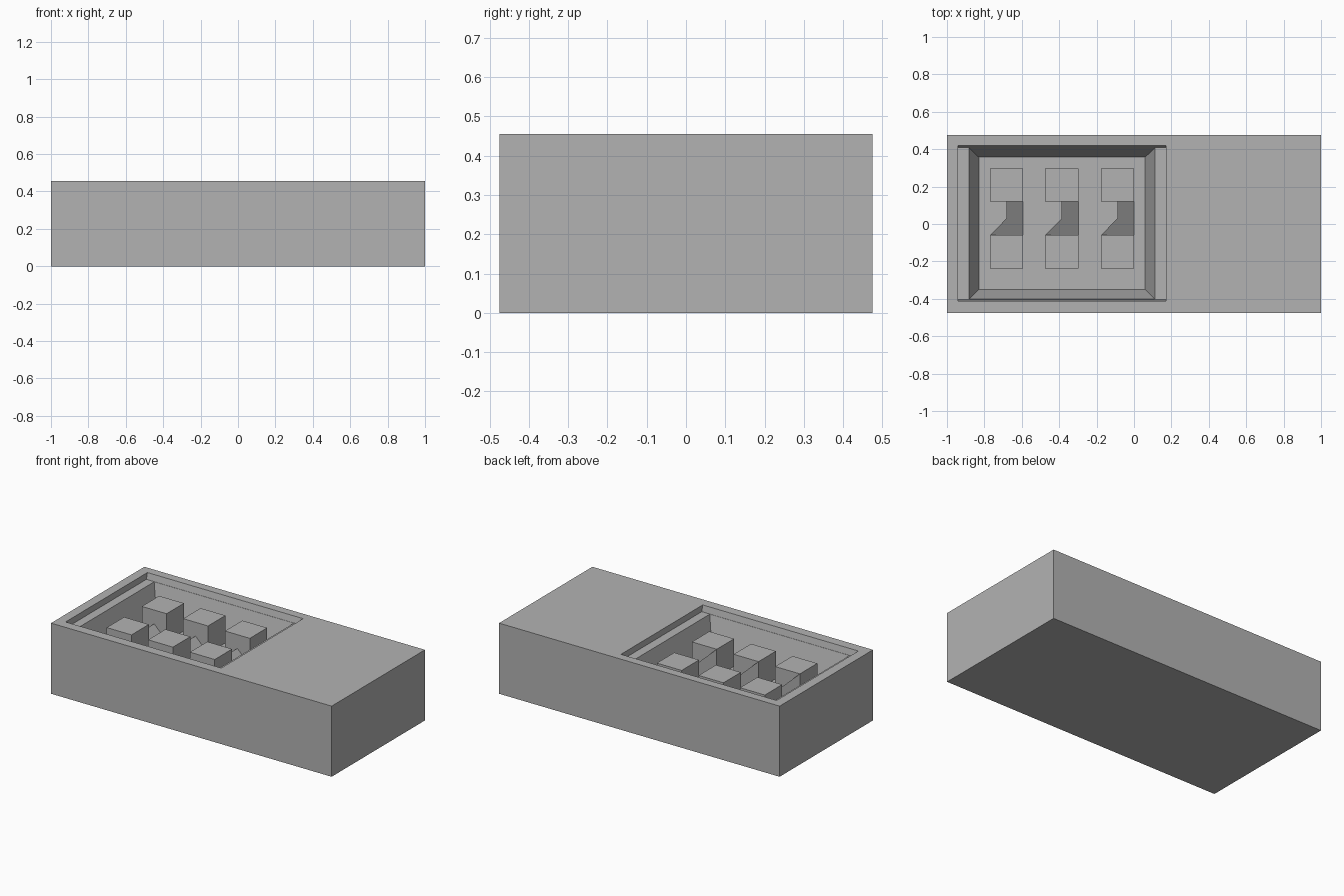
import bpy
import bmesh

cube = bpy.data.objects.get("Cube")
if cube:
    bpy.data.objects.remove(cube, do_unlink=True)

TOP, LEDGE, FLOOR = 0.455, 0.415, 0.22
SIZE = 0.177                  # edge of each raised block
BLOCK_TOP = FLOOR + SIZE

grey = bpy.data.materials.new("plain_grey")
grey.use_nodes = True
colour = (0.45, 0.45, 0.45, 1)
grey.diffuse_color = colour
grey.node_tree.nodes["Principled BSDF"].inputs["Base Color"].default_value = colour


def finish(name, bm):
    bmesh.ops.recalc_face_normals(bm, faces=bm.faces)
    mesh = bpy.data.meshes.new(name)
    bm.to_mesh(mesh)
    bm.free()
    mesh.materials.append(grey)
    obj = bpy.data.objects.new(name, mesh)
    bpy.context.collection.objects.link(obj)
    return obj


def ring(bm, x0, x1, y0, y1, z):
    return [bm.verts.new((x, y, z)) for x, y in ((x0, y0), (x1, y0), (x1, y1), (x0, y1))]


def loft(name, rings):
    """Closed solid through a stack of rectangular rings."""
    bm = bmesh.new()
    loops = [ring(bm, *r) for r in rings]
    for a, b in zip(loops, loops[1:]):
        for i in range(4):
            j = (i + 1) % 4
            bm.faces.new((a[i], a[j], b[j], b[i]))
    bm.faces.new(loops[0])
    bm.faces.new(loops[-1])
    return finish(name, bm)


def prism(name, outline, heights):
    """Vertical walls around an outline, with a top at the given heights."""
    bm = bmesh.new()
    low = [bm.verts.new((x, y, FLOOR)) for x, y in outline]
    high = [bm.verts.new((x, y, z)) for (x, y), z in zip(outline, heights)]
    for i in range(len(outline)):
        j = (i + 1) % len(outline)
        bm.faces.new((low[i], low[j], high[j], high[i]))
    bm.faces.new(low)
    bm.faces.new(high)
    bmesh.ops.remove_doubles(bm, verts=bm.verts, dist=0.0001)
    return finish(name, bm)


# Solid body with a stepped, sloping pocket
loft("pocketed_body", [
    (-1, 1, -0.475, 0.475, 0),
    (-1, 1, -0.475, 0.475, TOP),
    (-0.94, 0.17, -0.413, 0.42, TOP),
    (-0.94, 0.17, -0.404, 0.41, LEDGE),
    (-0.883, 0.112, -0.402, 0.408, LEDGE),
    (-0.83, 0.06, -0.35, 0.357, FLOOR),
])

# Three sets of two blocks joined by a cut ramp
for n, left in enumerate((-0.77, -0.475, -0.177), 1):
    right, mid_x = left + SIZE, left + SIZE / 2
    front, back = -0.06, 0.12
    for label, y in (("front", front - SIZE), ("back", back)):
        loft(f"{label}_block_{n}", [
            (left, right, y, y + SIZE, FLOOR),
            (left, right, y, y + SIZE, BLOCK_TOP),
        ])
    outline = [(left, front), (right, front), (right, back),
               (mid_x, back), (mid_x, (front + back) / 2)]
    prism(f"ramp_{n}", outline, [FLOOR + right - x for x, y in outline])
